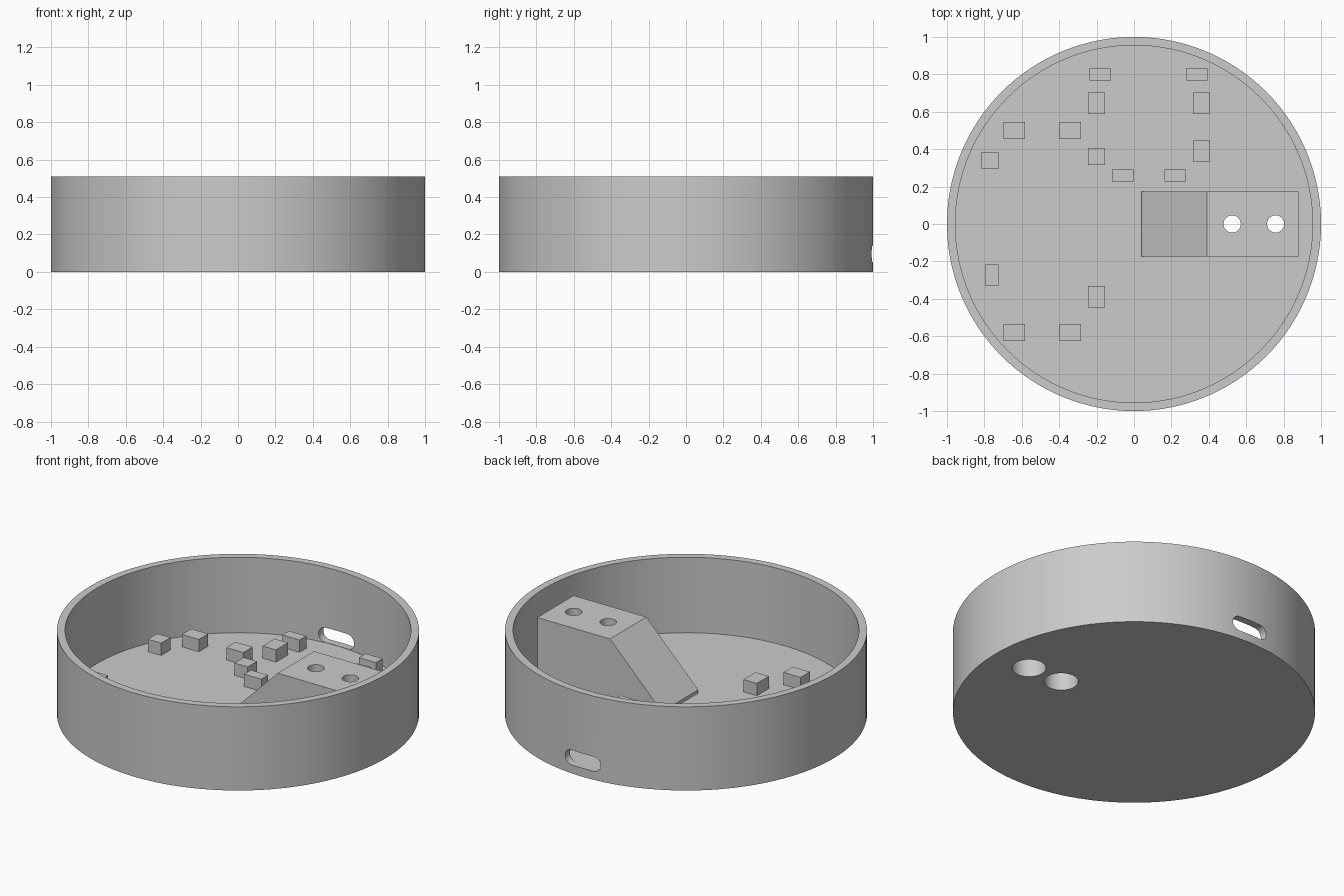
import bpy, bmesh, math
from mathutils import Matrix

if "Cube" in bpy.data.objects:
    bpy.data.objects.remove(bpy.data.objects["Cube"], do_unlink=True)

HEIGHT, FLOOR = 0.51, 0.05
RAMP_TOP, PEG_TOP = 0.42, 0.125

grey = bpy.data.materials.new("light grey plastic")
grey.use_nodes = True
grey.diffuse_color = (0.6, 0.6, 0.6, 1)
grey.node_tree.nodes["Principled BSDF"].inputs["Base Color"].default_value = (0.6, 0.6, 0.6, 1)


def finish(name, bm):
    bmesh.ops.recalc_face_normals(bm, faces=bm.faces)
    mesh = bpy.data.meshes.new(name)
    bm.to_mesh(mesh)
    bm.free()
    mesh.materials.append(grey)
    obj = bpy.data.objects.new(name, mesh)
    bpy.context.collection.objects.link(obj)
    return obj


def prism(name, outline, matrix, depth):
    """Extrude a flat outline along local z, then place it."""
    bm = bmesh.new()
    face = bm.faces.new([bm.verts.new((x, y, 0)) for x, y in outline])
    moved = bmesh.ops.extrude_face_region(bm, geom=[face])["geom"]
    bmesh.ops.translate(bm, vec=(0, 0, depth),
                        verts=[v for v in moved if isinstance(v, bmesh.types.BMVert)])
    bm.transform(matrix)
    return finish(name, bm)


def cylinder(name, radius, x, bottom, top, sides=48):
    ring = [(radius * math.cos(math.tau * i / sides), radius * math.sin(math.tau * i / sides))
            for i in range(sides)]
    return prism(name, ring, Matrix.Translation((x, 0, bottom)), top - bottom)


def cut(target, cutter):
    mod = target.modifiers.new(cutter.name, 'BOOLEAN')
    mod.operation = 'DIFFERENCE'
    mod.solver = 'EXACT'
    mod.object = cutter
    bpy.context.view_layer.objects.active = target
    bpy.ops.object.modifier_apply(modifier=mod.name)


def smooth(obj):
    bpy.ops.object.select_all(action='DESELECT')
    obj.select_set(True)
    bpy.context.view_layer.objects.active = obj
    bpy.ops.object.shade_smooth_by_angle(angle=math.radians(30))


# Round tray with a thin wall
tray = cylinder("round_tray", 1.0, 0, 0, HEIGHT, 128)
upright = Matrix.Rotation(math.pi / 2, 4, 'X')

# Sloped mounting block, its side profile extruded across the width
profile = [(0.04, FLOOR - 0.01), (0.88, FLOOR - 0.01), (0.88, RAMP_TOP),
           (0.39, RAMP_TOP), (0.04, FLOOR + 0.02)]
block = prism("mounting_block", profile, Matrix.Translation((0, 0.175, 0)) @ upright, 0.35)

# Cutters: tray cavity, rounded cable slot in the back, stepped screw holes
cavity = cylinder("cavity_cutter", 0.955, 0, FLOOR, 1, 128)
slot_r, slot_half = 0.045, 0.075
slot_outline = []
for side in (1, -1):
    for i in range(13):
        a = side * math.pi / 2 - math.pi / 2 + math.pi * (i / 12 - 0.5) + (math.pi / 2) * (1 - side)
        a = math.pi * (i / 12 - 0.5) + (0 if side > 0 else math.pi)
        slot_outline.append((side * slot_half + slot_r * math.cos(a), slot_r * math.sin(a)))
slot = prism("slot_cutter", slot_outline, Matrix.Translation((0, 1.2, 0.097)) @ upright, 0.4)
cutters = [cavity, slot]
cut(tray, cavity)
cut(tray, slot)
for x in (0.525, 0.757):
    bore = cylinder("bore_cutter", 0.094, x, -0.1, 0.36)
    hole = cylinder("hole_cutter", 0.046, x, 0.2, 0.6)
    cut(tray, bore)
    cut(block, bore)
    cut(block, hole)
    cutters += [bore, hole]
for c in cutters:
    bpy.data.objects.remove(c, do_unlink=True)
smooth(tray)
smooth(block)

# Small locating pegs on the floor, grouped by footprint
pegs = {
    (0.115, 0.065): [(-0.18, 0.80), (0.335, 0.80), (-0.06, 0.26), (0.22, 0.26)],
    (0.09, 0.115): [(-0.20, 0.645), (0.36, 0.645), (0.36, 0.39), (-0.20, -0.39)],
    (0.115, 0.09): [(-0.64, 0.50), (-0.34, 0.50), (-0.64, -0.58), (-0.34, -0.58)],
    (0.09, 0.09): [(-0.77, 0.34), (-0.20, 0.36)],
    (0.07, 0.115): [(-0.76, -0.275)],
}
for (w, d), spots in pegs.items():
    corners = [(-w / 2, -d / 2), (w / 2, -d / 2), (w / 2, d / 2), (-w / 2, d / 2)]
    for x, y in spots:
        prism("locating_peg", corners, Matrix.Translation((x, y, FLOOR - 0.01)),
              PEG_TOP - FLOOR + 0.01)
